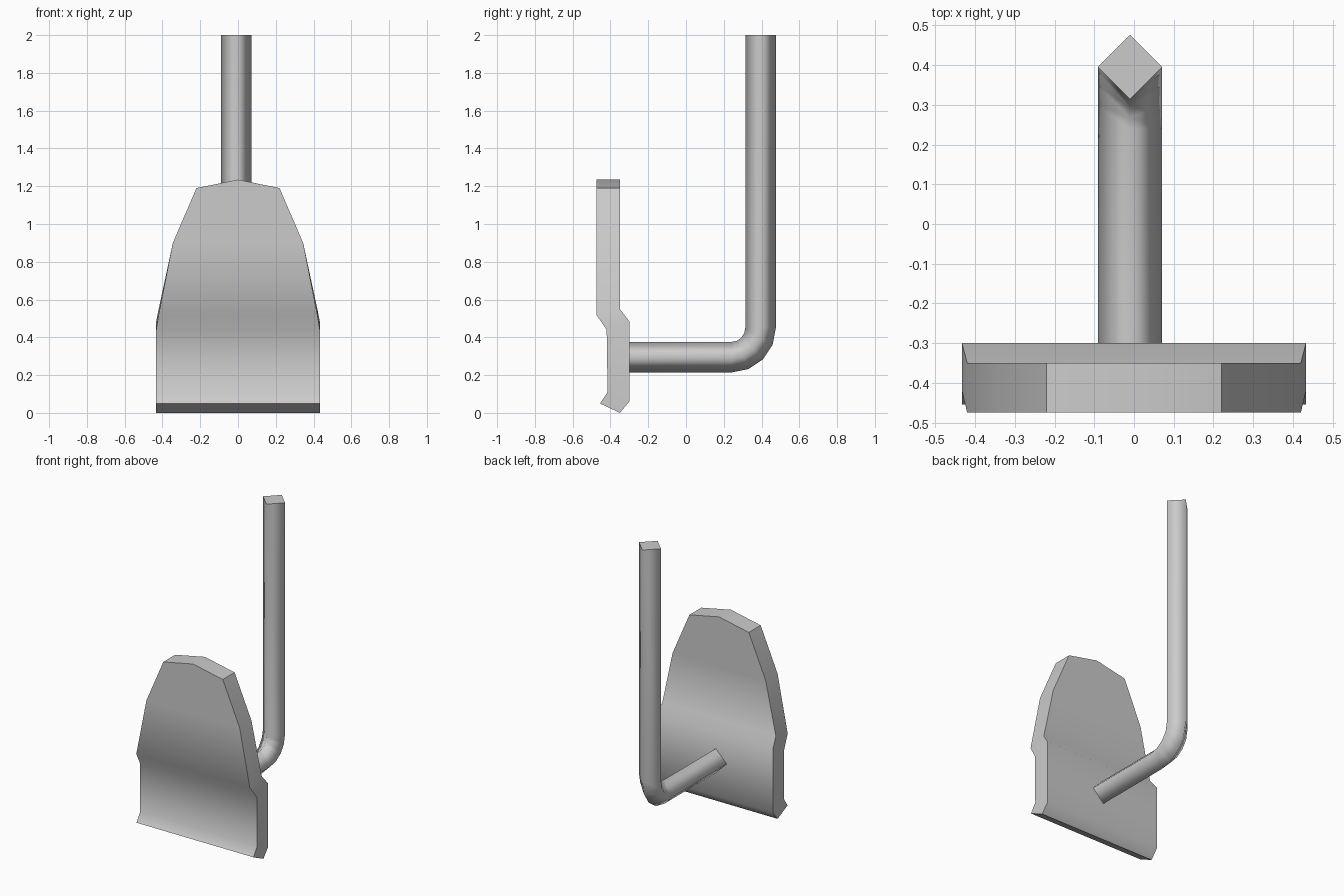
import bpy, bmesh, math
from mathutils import Vector

cube = bpy.data.objects.get("Cube")
if cube:
    bpy.data.objects.remove(cube)

# Single plain grey metal
GREY = (0.6, 0.6, 0.6, 1)
metal = bpy.data.materials.new("grey metal")
metal.use_nodes = True
metal.diffuse_color = GREY
metal.node_tree.nodes["Principled BSDF"].inputs["Base Color"].default_value = GREY


def finish(name, bm):
    bmesh.ops.recalc_face_normals(bm, faces=bm.faces)
    mesh = bpy.data.meshes.new(name)
    bm.to_mesh(mesh)
    bm.free()
    mesh.materials.append(metal)
    obj = bpy.data.objects.new(name, mesh)
    bpy.context.collection.objects.link(obj)
    return obj


# Blade: rows of (front y, front z, back y, back z, half width), bottom to top
rows = [
    (-0.455, 0.05, -0.35, 0.0, 0.433),
    (-0.415, 0.11, -0.30, 0.06, 0.433),
    (-0.420, 0.44, -0.30, 0.485, 0.433),
    (-0.475, 0.52, -0.35, 0.55, 0.42),
    (-0.475, 0.90, -0.35, 0.90, 0.345),
    (-0.475, 1.19, -0.35, 1.19, 0.22),
]
bm = bmesh.new()
loops = []
for fy, fz, by, bz, w in rows:
    corners = ((-w, fy, fz), (w, fy, fz), (w, by, bz), (-w, by, bz))
    loops.append([bm.verts.new(c) for c in corners])
for low, high in zip(loops, loops[1:]):
    for i in range(4):
        j = (i + 1) % 4
        bm.faces.new((low[i], low[j], high[j], high[i]))
bm.faces.new(loops[0])
# shallow pointed top
peak_front = bm.verts.new((0, -0.475, 1.235))
peak_back = bm.verts.new((0, -0.35, 1.235))
a, b, c, d = loops[-1]
for face in ((a, b, peak_front), (c, d, peak_back),
             (b, c, peak_back, peak_front), (d, a, peak_front, peak_back)):
    bm.faces.new(face)
blade = finish("blade", bm)
bpy.ops.object.select_all(action="DESELECT")
blade.select_set(True)
bpy.context.view_layer.objects.active = blade
bpy.ops.object.shade_smooth_by_angle(angle=math.radians(42))

# Handle: four-sided rod swept along an L-shaped path with a rounded bend
X, R, BEND, STEPS = -0.01, 0.081, 0.155, 4
centre = Vector((X, 0.24, 0.45))
path = [(Vector((X, -0.305, 0.295)), Vector((0, 0, -1)))]
for k in range(STEPS + 1):
    t = math.pi / 2 * k / STEPS
    out = Vector((0, math.sin(t), -math.cos(t)))
    path.append((centre + out * BEND, out))
path.append((Vector((X, 0.395, 2.0)), Vector((0, 1, 0))))

bm = bmesh.new()
side = Vector((1, 0, 0))
rings = [[bm.verts.new(p + v * R) for v in (out, side, -out, -side)]
         for p, out in path]
for low, high in zip(rings, rings[1:]):
    for i in range(4):
        j = (i + 1) % 4
        bm.faces.new((low[i], low[j], high[j], high[i])).smooth = True
# flat end caps
bm.faces.new(rings[0]).smooth = False
bm.faces.new(rings[-1]).smooth = False
finish("handle_rod", bm)
